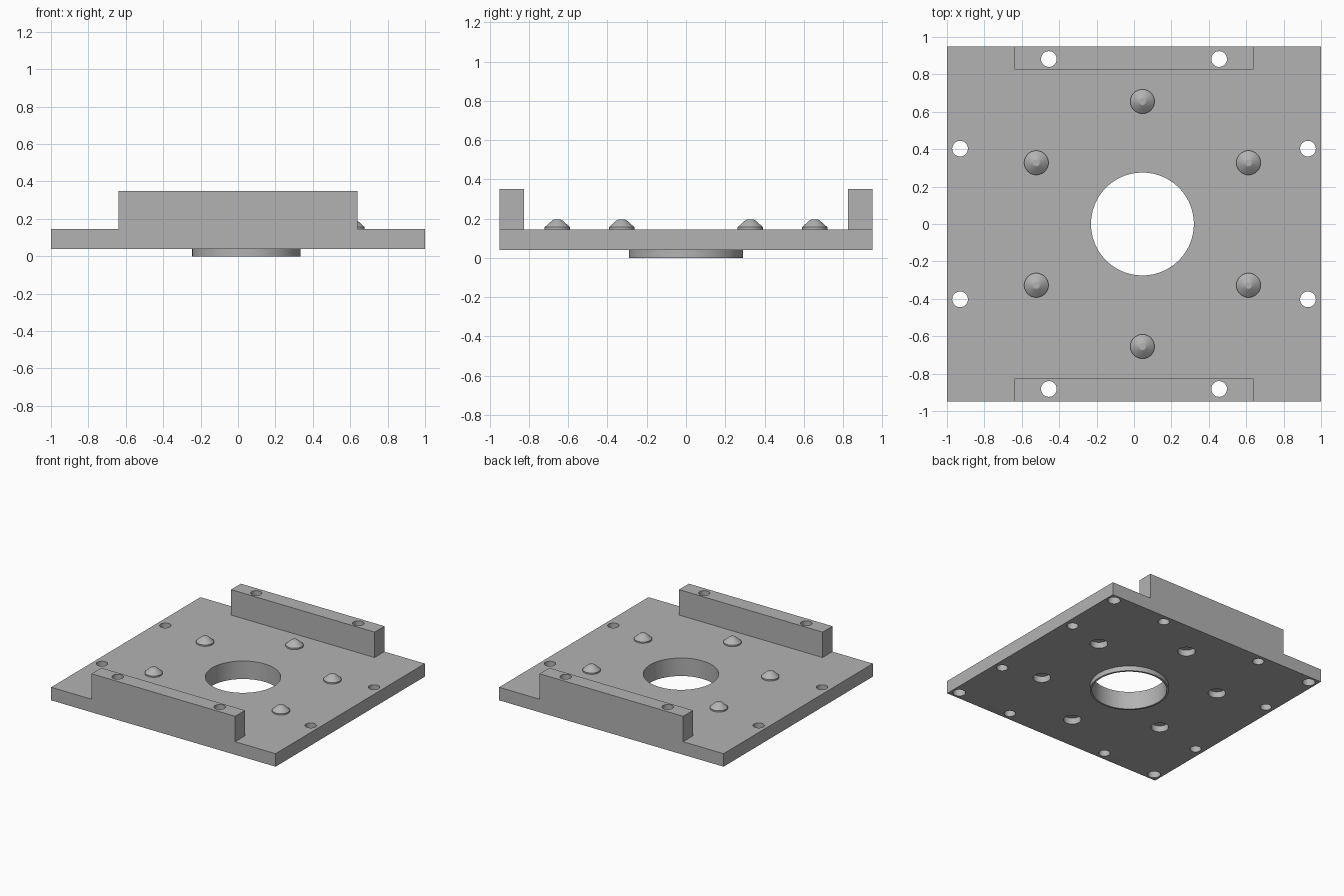
import bpy, bmesh, math
from mathutils import Matrix

cube = bpy.data.objects.get("Cube")
if cube:
    bpy.data.objects.remove(cube, do_unlink=True)

steel = bpy.data.materials.new("grey_metal")
steel.use_nodes = True
GREY = (0.45, 0.45, 0.45, 1)
steel.diffuse_color = GREY
steel.node_tree.nodes["Principled BSDF"].inputs["Base Color"].default_value = GREY

BOTTOM, TOP, RAIL_TOP = 0.04, 0.145, 0.35
HALF_Y = 0.95
CENTRE_X = 0.045


def make_object(name, bm):
    bmesh.ops.recalc_face_normals(bm, faces=bm.faces[:])
    mesh = bpy.data.meshes.new(name)
    bm.to_mesh(mesh)
    bm.free()
    mesh.materials.append(steel)
    obj = bpy.data.objects.new(name, mesh)
    bpy.context.collection.objects.link(obj)
    return obj


def box(name, x0, x1, y0, y1, z0, z1):
    bm = bmesh.new()
    size = Matrix.Diagonal((x1 - x0, y1 - y0, z1 - z0, 1))
    place = Matrix.Translation(((x0 + x1) / 2, (y0 + y1) / 2, (z0 + z1) / 2))
    bmesh.ops.create_cube(bm, size=1, matrix=place @ size)
    return make_object(name, bm)


def lathe(name, profile, x, y, steps=48, closed=False):
    """Spin an (r, z) profile around a vertical axis at x, y."""
    bm = bmesh.new()
    verts = [bm.verts.new((r, 0, z)) for r, z in profile]
    edges = [bm.edges.new(pair) for pair in zip(verts, verts[1:])]
    if closed:
        edges.append(bm.edges.new((verts[-1], verts[0])))
    bmesh.ops.spin(bm, geom=verts + edges, cent=(0, 0, 0), axis=(0, 0, 1),
                   angle=math.tau, steps=steps)
    bmesh.ops.remove_doubles(bm, verts=bm.verts[:], dist=0.0001)
    bmesh.ops.translate(bm, verts=bm.verts[:], vec=(x, y, 0))
    return make_object(name, bm)


def drill(x, y, radius, z0, z1, steps=32):
    profile = [(0, z0), (radius, z0), (radius, z1), (0, z1)]
    return lathe("drill", profile, x, y, steps)


def combine(target, tool, operation):
    mod = target.modifiers.new(operation, "BOOLEAN")
    mod.operation = operation
    mod.solver = "EXACT"
    mod.object = tool
    bpy.context.view_layer.objects.active = target
    bpy.ops.object.modifier_apply(modifier=mod.name)
    bpy.data.objects.remove(tool, do_unlink=True)


# Base plate with a raised rail along the front and back edges
plate = box("base_plate", -1, 1, -HALF_Y, HALF_Y, BOTTOM, TOP)
for y0, y1 in ((-HALF_Y, -0.825), (0.825, HALF_Y)):
    combine(plate, box("rail", -0.64, 0.64, y0, y1, BOTTOM, RAIL_TOP), "UNION")

# Through holes in the rails and side edges, blind holes in the corners
cutters = [drill(CENTRE_X, 0, 0.275, -0.1, 0.5, 96)]
for sx in (-1, 1):
    for sy in (-1, 1):
        cutters.append(drill(sx * 0.455, sy * 0.882, 0.042, -0.1, 0.5))
        cutters.append(drill(sx * 0.93, sy * 0.403, 0.042, -0.1, 0.5))
        cutters.append(drill(sx * 0.937, sy * 0.887, 0.047, -0.1, 0.11))

# Ring of studs, each with a blind recess beneath it
stud = [(0, TOP - 0.01), (0.065, TOP - 0.01), (0.065, 0.156),
        (0.027, 0.19), (0.018, 0.195), (0, 0.195)]
studs = []
for i in range(6):
    a = math.radians(30 + 60 * i)
    x, y = CENTRE_X + 0.655 * math.cos(a), 0.655 * math.sin(a)
    cutters.append(drill(x, y, 0.065, -0.1, 0.09))
    studs.append(lathe(f"stud_{i + 1}", stud, x, y))
for cutter in cutters:
    combine(plate, cutter, "DIFFERENCE")

# Thin collar below the central opening
collar = lathe("collar", [(0.275, 0), (0.29, 0), (0.29, BOTTOM), (0.275, BOTTOM)],
               CENTRE_X, 0, 96, closed=True)

# Smooth round walls, keep edges crisp
bpy.ops.object.select_all(action="DESELECT")
for obj in [plate, collar] + studs:
    obj.select_set(True)
bpy.context.view_layer.objects.active = plate
bpy.ops.object.shade_smooth_by_angle(angle=math.radians(25))
